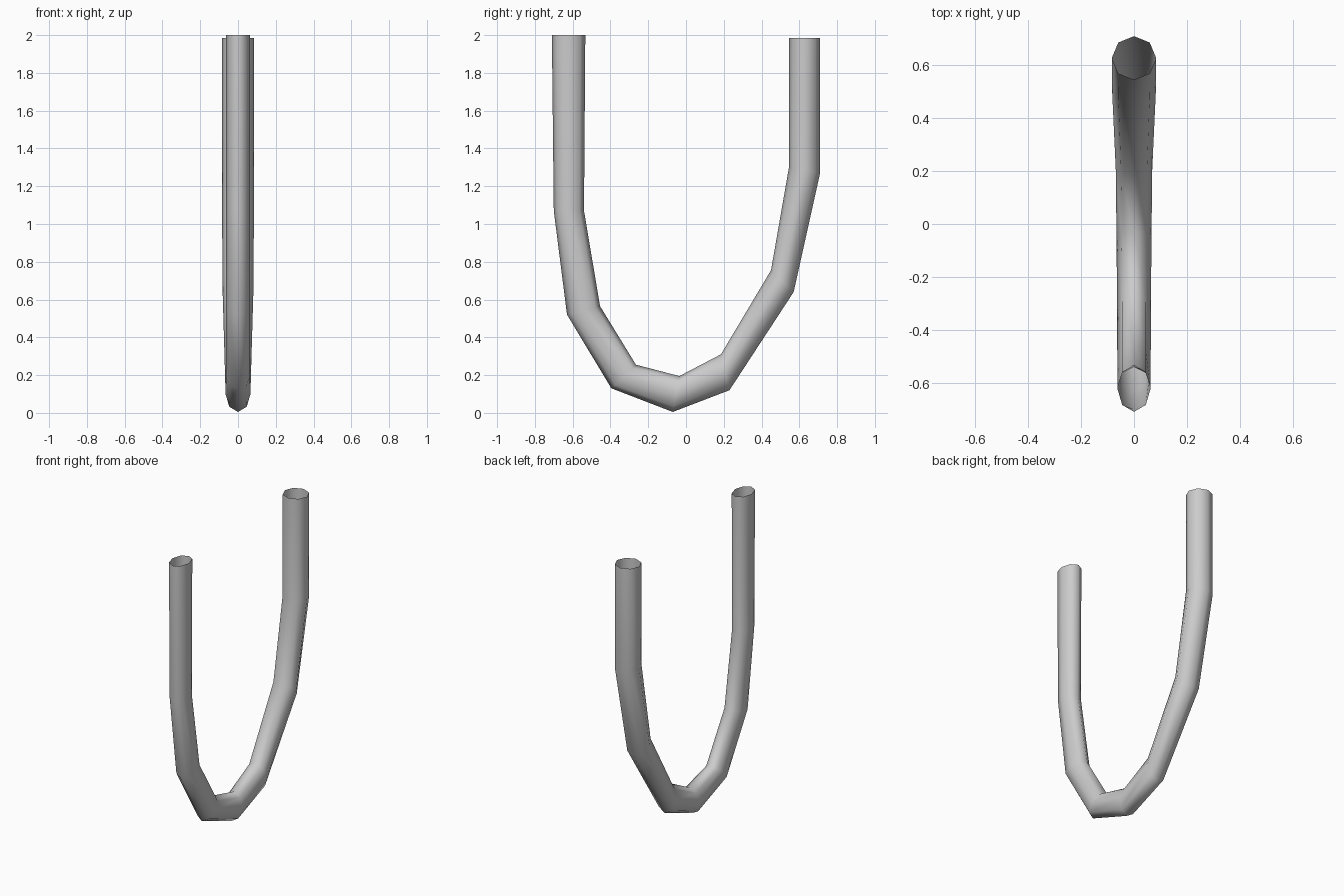
import bpy, bmesh, math
from mathutils import Vector

if "Cube" in bpy.data.objects:
    bpy.data.objects.remove(bpy.data.objects["Cube"])

SIDES = 8
# each ring: outer (y, z), inner (y, z), half width in x
RINGS = [
    ((-0.71, 2.00), (-0.533, 2.00), 0.063),
    ((-0.70, 1.07), (-0.54, 1.07), 0.063),
    ((-0.63, 0.52), (-0.455, 0.565), 0.063),
    ((-0.395, 0.13), (-0.265, 0.255), 0.064),
    ((-0.07, 0.005), (-0.035, 0.195), 0.066),
    ((0.23, 0.12), (0.185, 0.31), 0.069),
    ((0.57, 0.64), (0.45, 0.755), 0.083),
    ((0.71, 1.27), (0.545, 1.30), 0.084),
    ((0.71, 1.985), (0.545, 1.985), 0.084),
]

# bent U tube, open at both ends
bm = bmesh.new()
loops = []
for outer, inner, half in RINGS:
    a, b = Vector((0, *outer)), Vector((0, *inner))
    mid, arm = (a + b) / 2, (a - b) / 2
    loop = []
    for i in range(SIDES):
        t = 2 * math.pi * i / SIDES
        loop.append(bm.verts.new(mid + arm * math.cos(t) + Vector((half * math.sin(t), 0, 0))))
    loops.append(loop)
for r0, r1 in zip(loops, loops[1:]):
    for i in range(SIDES):
        j = (i + 1) % SIDES
        bm.faces.new((r0[i], r0[j], r1[j], r1[i])).smooth = True

# make the faces point outward from the tube's centre line
bm.normal_update()
f = bm.faces[:][0] if bm.faces else None
centre = sum((v.co for v in loops[0] + loops[1]), Vector()) / (2 * SIDES)
if f.normal.dot(f.calc_center_median() - centre) < 0:
    bmesh.ops.reverse_faces(bm, faces=bm.faces[:])

mesh = bpy.data.meshes.new("u_tube")
bm.to_mesh(mesh)
bm.free()
tube = bpy.data.objects.new("u_tube", mesh)
bpy.context.collection.objects.link(tube)
